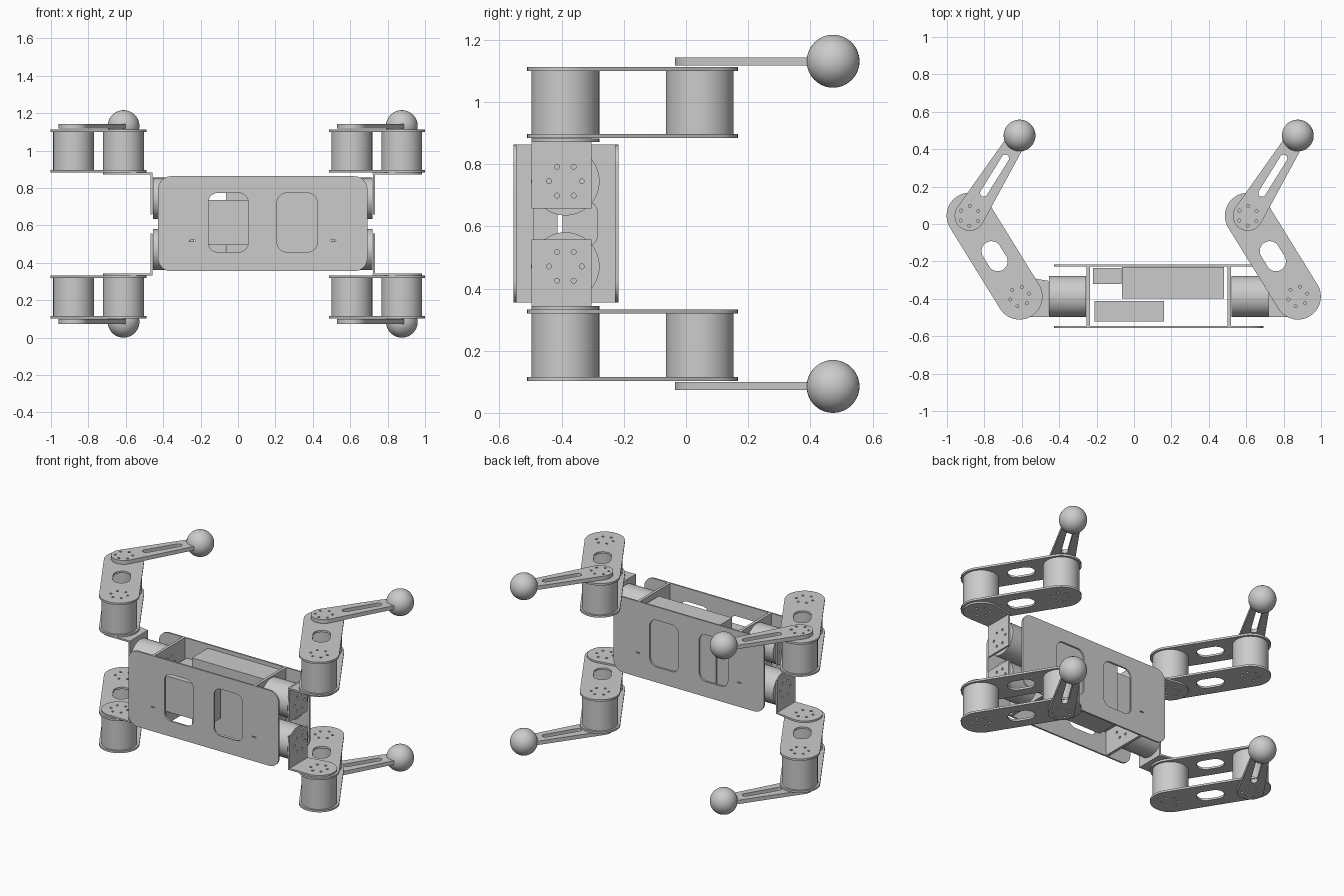
import bpy, bmesh, math
from mathutils import Matrix, Vector
from mathutils.geometry import convex_hull_2d

if "Cube" in bpy.data.objects:
    bpy.data.objects.remove(bpy.data.objects["Cube"])

CX, MID = 0.132, 0.608          # body centre in x, mirror height in z
HIP_Y, KNEE_Y, FOOT_Y = -0.388, 0.044, 0.473

grey = bpy.data.materials.new("light_grey")
grey.diffuse_color = (0.6, 0.6, 0.6, 1)
grey.use_nodes = True
grey.node_tree.nodes["Principled BSDF"].inputs["Base Color"].default_value = grey.diffuse_color


def finish(name, bm, matrix=Matrix()):
    bmesh.ops.remove_doubles(bm, verts=bm.verts, dist=1e-5)
    bmesh.ops.recalc_face_normals(bm, faces=bm.faces)
    me = bpy.data.meshes.new(name)
    bm.to_mesh(me)
    bm.free()
    me.transform(matrix)
    me.materials.clear()
    me.materials.append(grey)
    ob = bpy.data.objects.new(name, me)
    bpy.context.collection.objects.link(ob)
    bpy.ops.object.select_all(action='DESELECT')
    ob.select_set(True)
    bpy.context.view_layer.objects.active = ob
    bpy.ops.object.shade_smooth_by_angle(angle=math.radians(35))
    return ob


# ---- 2D outlines ----
def circle(c, r, n=48):
    return [(c[0] + r * math.cos(2 * math.pi * i / n),
             c[1] + r * math.sin(2 * math.pi * i / n)) for i in range(n)]


def hull(points):
    return [points[i] for i in convex_hull_2d(points)]


def link_shape(a, ra, b, rb):
    return hull(circle(a, ra) + circle(b, rb))


def round_rect(x0, x1, y0, y1, r):
    return hull([p for x in (x0 + r, x1 - r) for y in (y0 + r, y1 - r)
                 for p in circle((x, y), r, 32)])


def slot(a, b, length, width):
    a, b = Vector(a), Vector(b)
    m, d = (a + b) / 2, (b - a).normalized() * (length - width) / 2
    return link_shape(m - d, width / 2, m + d, width / 2)


def bolts(c, turn=0.0):
    return [circle((c[0] + 0.053 * math.cos(turn + k * math.pi / 3),
                    c[1] + 0.053 * math.sin(turn + k * math.pi / 3)), 0.008, 12)
            for k in range(6)]


# ---- planes: local (u, v, normal) to world ----
def flat_z(z):
    return Matrix.Translation((0, 0, z))


def flat_y(y):
    return Matrix(((1, 0, 0, 0), (0, 0, -1, y), (0, 1, 0, 0), (0, 0, 0, 1)))


def flat_x(x):
    return Matrix(((0, 0, 1, x), (1, 0, 0, 0), (0, 1, 0, 0), (0, 0, 0, 1)))


def plate(name, outline, holes, thick, matrix):
    cu = bpy.data.curves.new(name, 'CURVE')
    cu.dimensions = '2D'
    cu.fill_mode = 'BOTH'
    cu.extrude = thick / 2
    for loop in [outline] + holes:
        sp = cu.splines.new('POLY')
        sp.points.add(len(loop) - 1)
        for p, co in zip(sp.points, loop):
            p.co = (co[0], co[1], 0, 1)
        sp.use_cyclic_u = True
    tmp = bpy.data.objects.new("tmp", cu)
    bpy.context.collection.objects.link(tmp)
    dg = bpy.context.evaluated_depsgraph_get()
    me = bpy.data.meshes.new_from_object(tmp.evaluated_get(dg))
    bm = bmesh.new()
    bm.from_mesh(me)
    bpy.data.objects.remove(tmp)
    bpy.data.curves.remove(cu)
    bpy.data.meshes.remove(me)
    return finish(name, bm, matrix)


def motor(name, c, r, length, matrix):
    bm = bmesh.new()
    bmesh.ops.create_cone(bm, cap_ends=True, segments=64, radius1=r, radius2=r, depth=length,
                          matrix=Matrix.Translation((c[0], c[1], 0)))
    finish(name, bm, matrix)


def box(name, x0, x1, y0, y1, z0, z1):
    bm = bmesh.new()
    bmesh.ops.create_cube(bm, size=1)
    size = Matrix.Diagonal((x1 - x0, y1 - y0, z1 - z0, 1))
    finish(name, bm, Matrix.Translation(((x0 + x1) / 2, (y0 + y1) / 2, (z0 + z1) / 2)) @ size)


# ---- body: front and back plates with two windows each ----
for label, y in (("front", -0.550), ("back", -0.223)):
    windows = [round_rect(CX + s * 0.184 - 0.107, CX + s * 0.184 + 0.107,
                          MID - 0.150, MID + 0.165, 0.05) for s in (-1, 1)]
    slits = [round_rect(CX + s * 0.376 - 0.015, CX + s * 0.376 + 0.015,
                        MID - 0.094, MID - 0.087, 0.003) for s in (-1, 1)]
    plate(label + "_body_plate",
          round_rect(CX - 0.56, CX + 0.56, MID - 0.253, MID + 0.255, 0.07),
          windows + slits, 0.011, flat_y(y))

# ---- bulkheads joining the body plates ----
for label, s in (("left", -1), ("right", 1)):
    outline = [(-0.545, MID - 0.253), (-0.228, MID - 0.253),
               (-0.228, MID + 0.255), (-0.545, MID + 0.255)]
    holes = [round_rect(-0.49, -0.286, MID - 0.07, MID + 0.07, 0.03)]
    for t in (-1, 1):
        holes += bolts((HIP_Y, MID + t * 0.137))
    plate(label + "_bulkhead", outline, holes, 0.019, flat_x(CX + s * 0.377))

# ---- electronics inside the body ----
box("battery", -0.064, 0.482, -0.398, -0.229, MID - 0.23, MID + 0.23)
box("rear_controller", -0.218, -0.066, -0.322, -0.236, MID - 0.16, MID + 0.125)
box("front_controller", -0.21, 0.16, -0.52, -0.413, MID - 0.112, MID + 0.127)

# ---- four legs ----
for side, sx in (("left", -1), ("right", 1)):
    hip = (CX + sx * 0.744, HIP_Y)
    knee = (hip[0] - 0.267, KNEE_Y)
    foot = (hip[0], FOOT_Y)
    for level, sz in (("upper", 1), ("lower", -1)):
        tag = side + "_" + level + "_"

        def at(h):
            return MID + sz * h

        # body motor with its L-shaped bracket
        motor(tag + "body_motor", (HIP_Y, at(0.137)), 0.11, 0.198, flat_x(CX + sx * 0.487))
        edge = CX + sx * 0.588
        wall = [(-0.497, at(0.05)), (-0.304, at(0.05)), (-0.304, at(0.276)), (-0.497, at(0.276))]
        plate(tag + "bracket_wall", wall, bolts((HIP_Y, at(0.137))), 0.011,
              flat_x(CX + sx * 0.594))
        plate(tag + "bracket_shelf",
              hull(circle(hip, 0.109) + [(edge, -0.497), (edge, -0.304)]),
              bolts(hip, 0.3), 0.011, flat_z(at(0.2695)))

        # hip and knee motors
        for part, c in (("hip", hip), ("knee", knee)):
            motor(tag + part + "_motor", c, 0.109, 0.203, flat_z(at(0.3905)))

        # thigh plates either side of the motors
        for part, h in (("inner", 0.2825), ("outer", 0.4985)):
            plate(tag + part + "_thigh", link_shape(hip, 0.123, knee, 0.123),
                  [slot(hip, knee, 0.17, 0.106)] + bolts(hip, 0.3) + bolts(knee, 0.5),
                  0.013, flat_z(at(h)))

        # slotted shin and ball foot
        plate(tag + "shin", link_shape(knee, 0.08, foot, 0.05),
              [slot(knee, foot, 0.258, 0.04)] + bolts(knee, 0.5), 0.026, flat_z(at(0.522)))
        bm = bmesh.new()
        bmesh.ops.create_uvsphere(bm, u_segments=40, v_segments=24, radius=0.085)
        finish(tag + "foot", bm, Matrix.Translation((foot[0], foot[1], at(0.523))))
